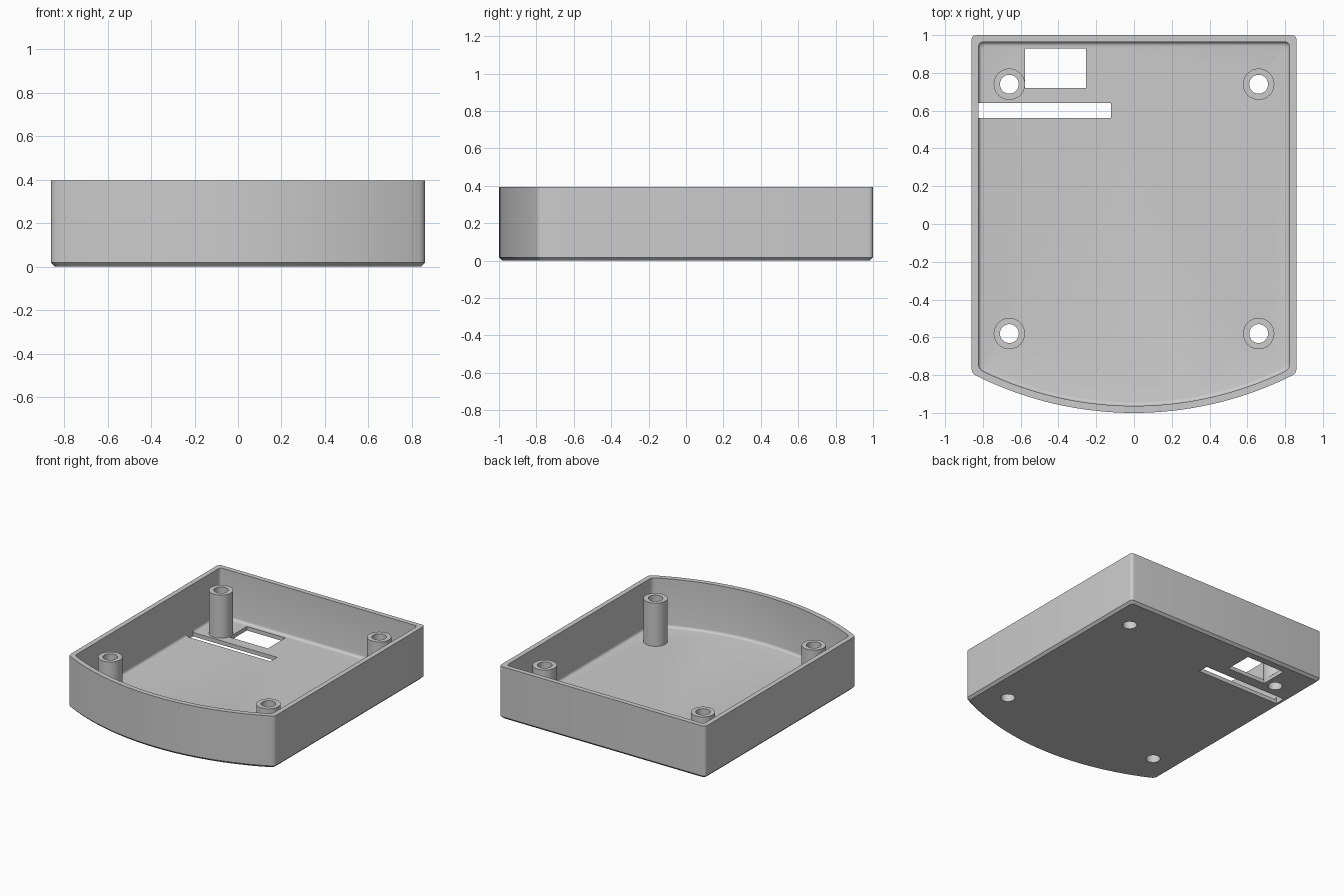
import bpy, bmesh, math
from mathutils import Vector

cube = bpy.data.objects.get("Cube")
if cube:
    bpy.data.objects.remove(cube, do_unlink=True)

HALF_W, HEIGHT, WALL, FLOOR = 0.86, 0.395, 0.037, 0.03
FRONT_R = 1.87            # radius of the bowed front
CORNER = 0.025
POST_TOP, POST_R, HOLE_R = 0.355, 0.083, 0.05
POSTS = [(x, y) for x in (-0.66, 0.66) for y in (-0.58, 0.74)]

grey = bpy.data.materials.new("plain grey")
grey.use_nodes = True
COLOUR = (0.6, 0.6, 0.6, 1)
grey.diffuse_color = COLOUR
grey.node_tree.nodes["Principled BSDF"].inputs["Base Color"].default_value = COLOUR


def round_corner(a, c, b, steps=4):
    a, c, b = Vector(a), Vector(c), Vector(b)
    return [a * (1 - t) ** 2 + c * 2 * t * (1 - t) + b * t * t
            for t in (i / steps for i in range(steps + 1))]


def outline(inset):
    """Case footprint, moved inward by the inset, anticlockwise."""
    w, back, r, c = HALF_W - inset, 1 - inset, FRONT_R - inset, CORNER

    def arc(x):
        return (x, FRONT_R - 1 - math.sqrt(r * r - x * x))

    e = w - c
    front = [Vector(arc(-e + 2 * e * i / 32)) for i in range(1, 32)]
    fy = arc(w)[1]
    right = round_corner(arc(e), (w, fy), (w, fy + c))
    right += round_corner((w, back - c), (w, back), (w - c, back))
    left = [Vector((-p.x, p.y)) for p in reversed(right)]
    return front + right + left


def finish(bm, name):
    bmesh.ops.recalc_face_normals(bm, faces=bm.faces)
    mesh = bpy.data.meshes.new(name)
    bm.to_mesh(mesh)
    bm.free()
    mesh.materials.append(grey)
    obj = bpy.data.objects.new(name, mesh)
    bpy.context.collection.objects.link(obj)
    return obj


def select_only(obj):
    bpy.ops.object.select_all(action='DESELECT')
    obj.select_set(True)
    bpy.context.view_layer.objects.active = obj


def loft(bm, loops, closed):
    """Join matching loops of points with quads; cap or close the ends."""
    rings = [[bm.verts.new(p) for p in loop] for loop in loops]
    pairs = list(zip(rings, rings[1:]))
    if closed:
        pairs.append((rings[-1], rings[0]))
    for a, b in pairs:
        for i in range(len(a)):
            j = (i + 1) % len(a)
            bm.faces.new((a[i], a[j], b[j], b[i]))
    if not closed:
        bm.faces.new(rings[0][::-1])
        bm.faces.new(rings[-1])


def circle(x, y, z, r, n=32):
    return [(x + r * math.cos(math.tau * i / n), y + r * math.sin(math.tau * i / n), z)
            for i in range(n)]


def box_loops(x0, x1, y0, y1, z0, z1):
    return [[(x0, y0, z), (x1, y0, z), (x1, y1, z), (x0, y1, z)] for z in (z0, z1)]


# Tray shell: chamfered base, upright wall, rim, filleted inside floor
fillet = 0.02
levels = [(0.018, 0), (0, 0.018), (0, HEIGHT), (WALL, HEIGHT)]
for i in range(5):
    a = math.pi / 2 * i / 4
    levels.append((WALL + fillet * (1 - math.cos(a)), FLOOR + fillet * (1 - math.sin(a))))
bm = bmesh.new()
loft(bm, [[(p.x, p.y, z) for p in outline(d)] for d, z in levels], False)
shell = finish(bm, "tray_shell")

# Openings in the floor: window, long slot and screw holes
bm = bmesh.new()
loft(bm, box_loops(-0.577, -0.255, 0.72, 0.93, -0.1, 0.1), False)
loft(bm, box_loops(-0.823, -0.123, 0.56, 0.64, -0.1, 0.1), False)
for x, y in POSTS:
    loft(bm, [circle(x, y, z, HOLE_R) for z in (-0.1, 0.1)], False)
cutter = finish(bm, "floor_cutter")
cutter.hide_render = True
cut = shell.modifiers.new("openings", 'BOOLEAN')
cut.operation = 'DIFFERENCE'
cut.solver = 'EXACT'
cut.object = cutter
select_only(shell)
bpy.ops.object.modifier_apply(modifier=cut.name)
bpy.data.objects.remove(cutter, do_unlink=True)
bpy.ops.object.shade_smooth_by_angle(angle=math.radians(30))

# Hollow screw posts
for x, y in POSTS:
    side = "left" if x > 0 else "right"
    end = "back" if y > 0 else "front"
    bm = bmesh.new()
    base = FLOOR - 0.002
    loft(bm, [circle(x, y, base, POST_R), circle(x, y, POST_TOP, POST_R),
              circle(x, y, POST_TOP, HOLE_R), circle(x, y, base, HOLE_R)], True)
    post = finish(bm, f"screw_post_{end}_{side}")
    select_only(post)
    bpy.ops.object.shade_smooth_by_angle(angle=math.radians(30))
